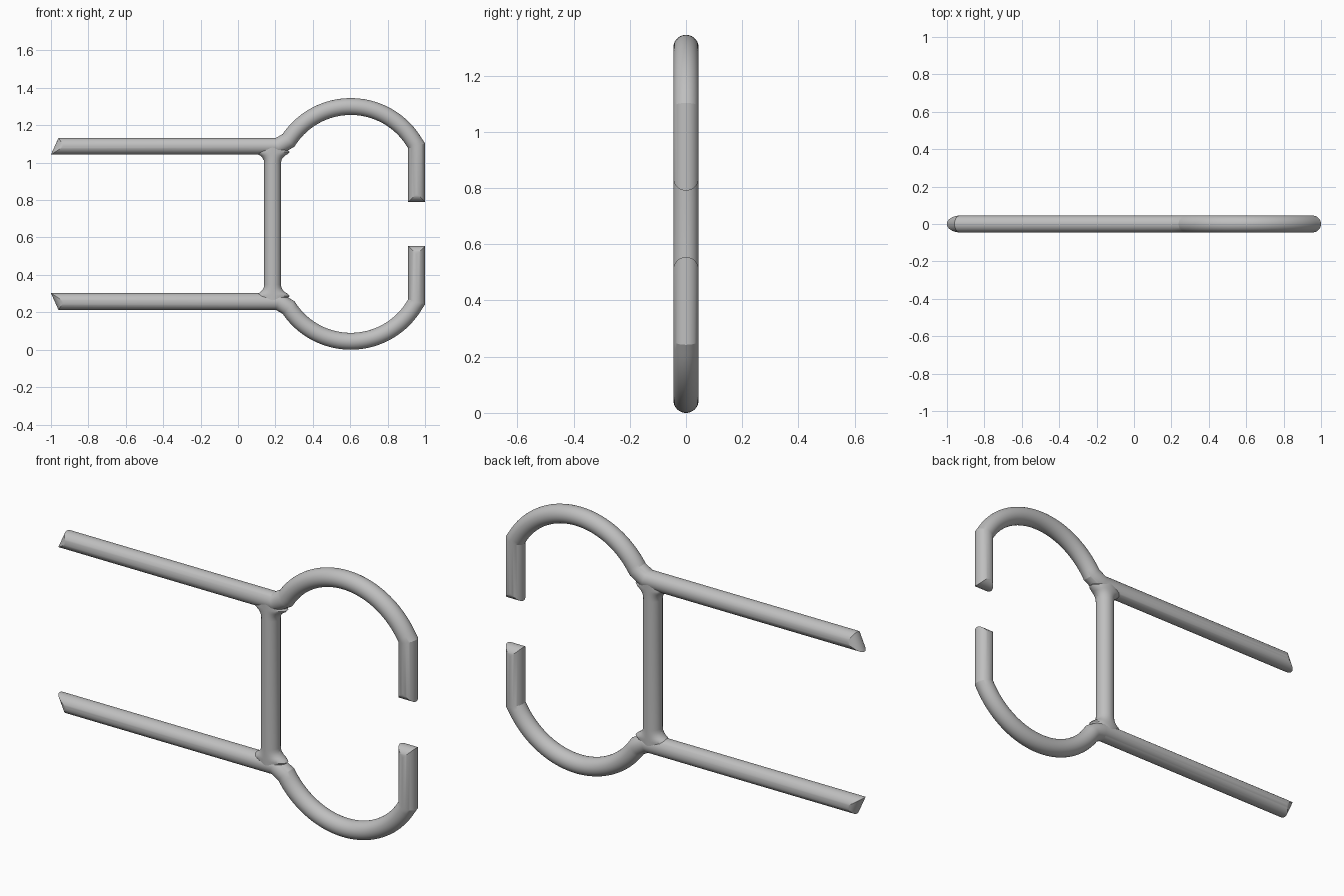
import bpy, bmesh, math
from mathutils import Vector

if "Cube" in bpy.data.objects:
    bpy.data.objects.remove(bpy.data.objects["Cube"])

R = 0.045        # tube radius
SIDES = 40
MID = 0.6725     # height of the mirror plane
RAIL = 0.415     # rail height above the mirror plane
Y = Vector((0, 1, 0))

grey = bpy.data.materials.new("satin grey")
grey.use_nodes = True
grey.diffuse_color = (0.52, 0.52, 0.52, 1)
grey.node_tree.nodes["Principled BSDF"].inputs["Base Color"].default_value = (0.52, 0.52, 0.52, 1)


def finish(bm, name):
    bmesh.ops.recalc_face_normals(bm, faces=bm.faces)
    mesh = bpy.data.meshes.new(name)
    bm.to_mesh(mesh)
    bm.free()
    mesh.materials.append(grey)
    obj = bpy.data.objects.new(name, mesh)
    bpy.context.collection.objects.link(obj)
    obj.location.z = MID
    bpy.ops.object.select_all(action='DESELECT')
    obj.select_set(True)
    bpy.context.view_layer.objects.active = obj
    bpy.ops.object.shade_smooth_by_angle(angle=math.radians(20))
    return obj


def skin(bm, rings):
    for a, b in zip(rings, rings[1:]):
        for k in range(SIDES):
            j = (k + 1) % SIDES
            bm.faces.new((a[k], a[j], b[j], b[k]))


def round_cap(bm, ring):
    # strips across the tube, giving a barrel-shaped end
    q = SIDES // 4
    for k in range(-q, q):
        ids = [k, k + 1, 2 * q - k - 1, 2 * q - k]
        ids = list(dict.fromkeys(i % SIDES for i in ids))
        bm.faces.new([ring[i] for i in ids])


def bent_tube(name, points, start_tilt):
    # mitred tube along a path in the xz plane, with barrel-shaped ends
    bm = bmesh.new()
    pts = [Vector((x, 0, z)) for x, z in points]
    dirs = [(b - a).normalized() for a, b in zip(pts, pts[1:])]
    rings = []
    for i, p in enumerate(pts):
        t0, t1 = dirs[max(i - 1, 0)], dirs[min(i, len(dirs) - 1)]
        t = (t0 + t1).normalized()
        side = Vector((-t.z, 0, t.x)) / t.dot(t0)
        inward, depth = t, 0
        if i == 0:
            side = side + t * start_tilt
            depth = R * math.hypot(1, start_tilt)
        elif i == len(pts) - 1:
            inward, depth = -t, R
        ring = []
        for k in range(SIDES):
            a = math.tau * k / SIDES
            c = math.cos(a)
            ring.append(bm.verts.new(p + side * R * c + Y * R * math.sin(a)
                                     + inward * depth * (1 - abs(c))))
        rings.append(ring)
    skin(bm, rings)
    round_cap(bm, rings[0])
    round_cap(bm, rings[-1])
    return finish(bm, name)


# Rail, arched hook and short arm as one bent tube, mirrored for the lower half
arc_x, arc_z, arc_r = 0.603, 0.2305, 0.397
path = [(-0.98, RAIL), (0.215, RAIL)]
for i in range(41):
    a = math.radians(147 + (28 - 147) * i / 40)
    path.append((arc_x + arc_r * math.cos(a), arc_z + arc_r * math.sin(a)))
path[-1] = (0.955, path[-1][1])
path.append((0.955, 0.118))
rails = bent_tube("rails_and_hooks", path, 0.45)
mirror = rails.modifiers.new("mirror", 'MIRROR')
mirror.use_axis = (False, False, True)
mirror.use_mirror_merge = False

# Upright post, flaring sideways into the rails
flare = [(0, 0.06), (0.03, 0.092), (0.042, 0.08), (0.05, 0.066), (0.062, 0.054),
         (0.075, 0.047), (0.09, R)]
profile = [(d - RAIL, w) for d, w in flare] + [(RAIL - d, w) for d, w in reversed(flare)]
bm = bmesh.new()
rings = []
for z, w in profile:
    rings.append([bm.verts.new((0.185 + w * math.cos(math.tau * k / SIDES),
                                0.0445 * math.sin(math.tau * k / SIDES), z))
                  for k in range(SIDES)])
skin(bm, rings)
bm.faces.new(rings[0])
bm.faces.new(rings[-1])
finish(bm, "upright_post")
